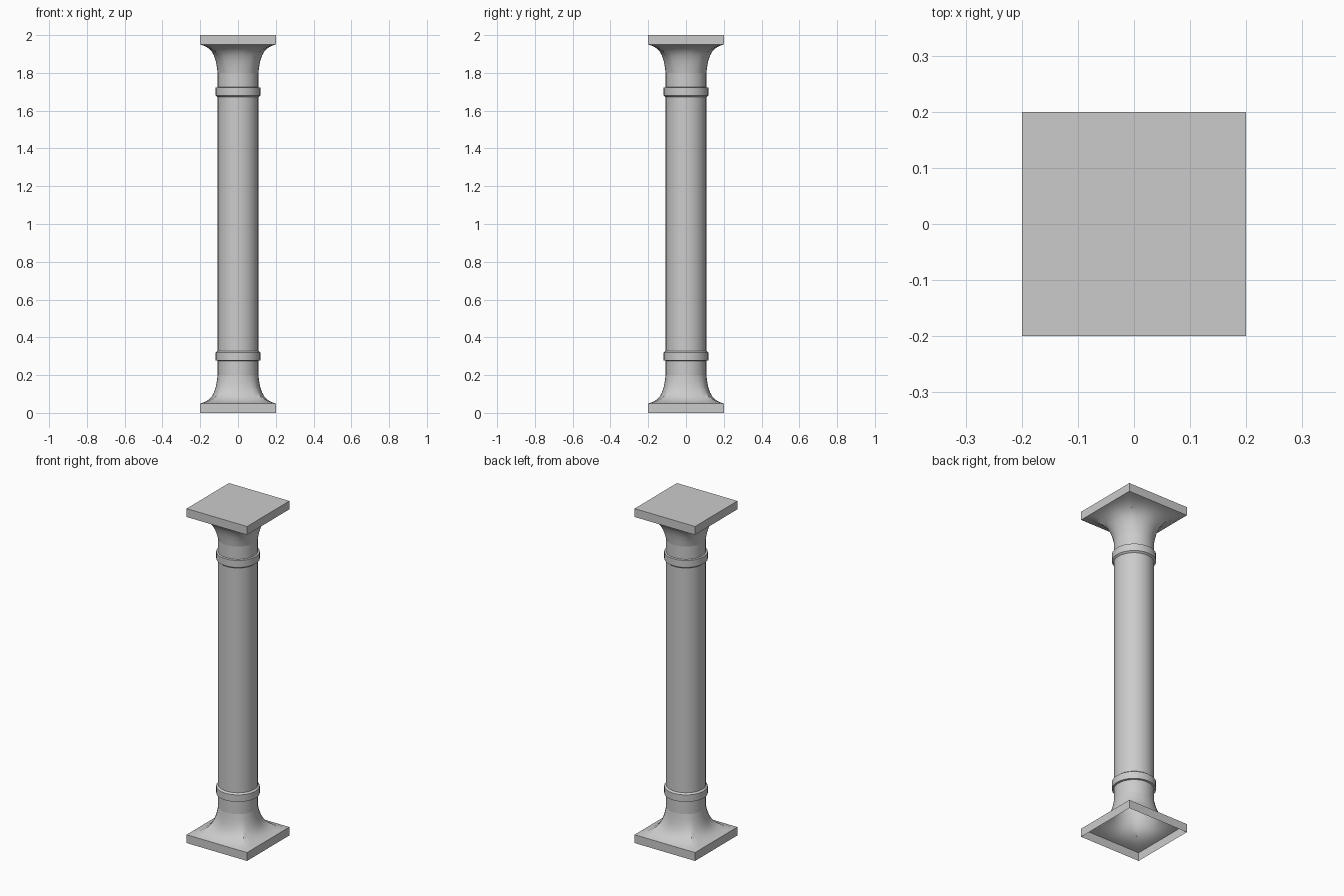
import bpy, bmesh
from math import sin, cos, pi, radians

if "Cube" in bpy.data.objects:
    bpy.data.objects.remove(bpy.data.objects["Cube"])

SIDES = 32
HALF, RADIUS = 0.2, 0.108


def section(r, square):
    """Closed outline: a circle of radius r blended towards the square plinth."""
    pts = []
    for i in range(SIDES):
        c, s = cos(2 * pi * i / SIDES), sin(2 * pi * i / SIDES)
        k = HALF / max(abs(c), abs(s))
        d = r + (k - r) * square
        pts.append((c * d, s * d))
    return pts


def loft(name, levels, flip=False, cap=False):
    """Skin outlines stacked at given heights; flip mirrors them about z = 1."""
    bm = bmesh.new()
    rings = [[bm.verts.new((x, y, 2 - z if flip else z)) for x, y in pts]
             for z, pts in levels]
    for a, b in zip(rings, rings[1:]):
        n = len(a)
        for i in range(n):
            j = (i + 1) % n
            f = (a[i], a[j], b[j], b[i])
            bm.faces.new(f[::-1] if flip else f)
    if cap:
        bm.faces.new(rings[0] if flip else rings[0][::-1])
    mesh = bpy.data.meshes.new(name)
    bm.to_mesh(mesh)
    bm.free()
    obj = bpy.data.objects.new(name, mesh)
    bpy.context.collection.objects.link(obj)
    bpy.context.view_layer.objects.active = obj
    bpy.ops.object.select_all(action='DESELECT')
    obj.select_set(True)
    bpy.ops.object.shade_smooth_by_angle(angle=radians(35))
    return obj


plate = [(-HALF, -HALF), (HALF, -HALF), (HALF, HALF), (-HALF, HALF)]

# (height, how square the outline is) from plinth up to the round shaft
flare = [(0.05, 1), (0.056, 0.8), (0.066, 0.58), (0.085, 0.35),
         (0.11, 0.2), (0.14, 0.1), (0.17, 0.04), (0.2, 0)]

# Collar profile: chamfered on the side facing the middle of the column
collar = [(0.276, RADIUS), (0.278, 0.118), (0.32, 0.118), (0.328, RADIUS)]

for end, flip in (("bottom", False), ("top", True)):
    # Square plinth: hollow underneath, closed on top of the column
    loft(end + "_plinth", [(0, plate), (0.05, plate)], flip, cap=flip)
    # Flare blending square into round
    loft(end + "_flare", [(z, section(RADIUS, w)) for z, w in flare], flip)
    # Raised collar band
    loft(end + "_collar", [(z, section(r, 0)) for z, r in collar], flip)

# Plain round shaft
loft("shaft", [(0.2, section(RADIUS, 0)), (1.8, section(RADIUS, 0))])
